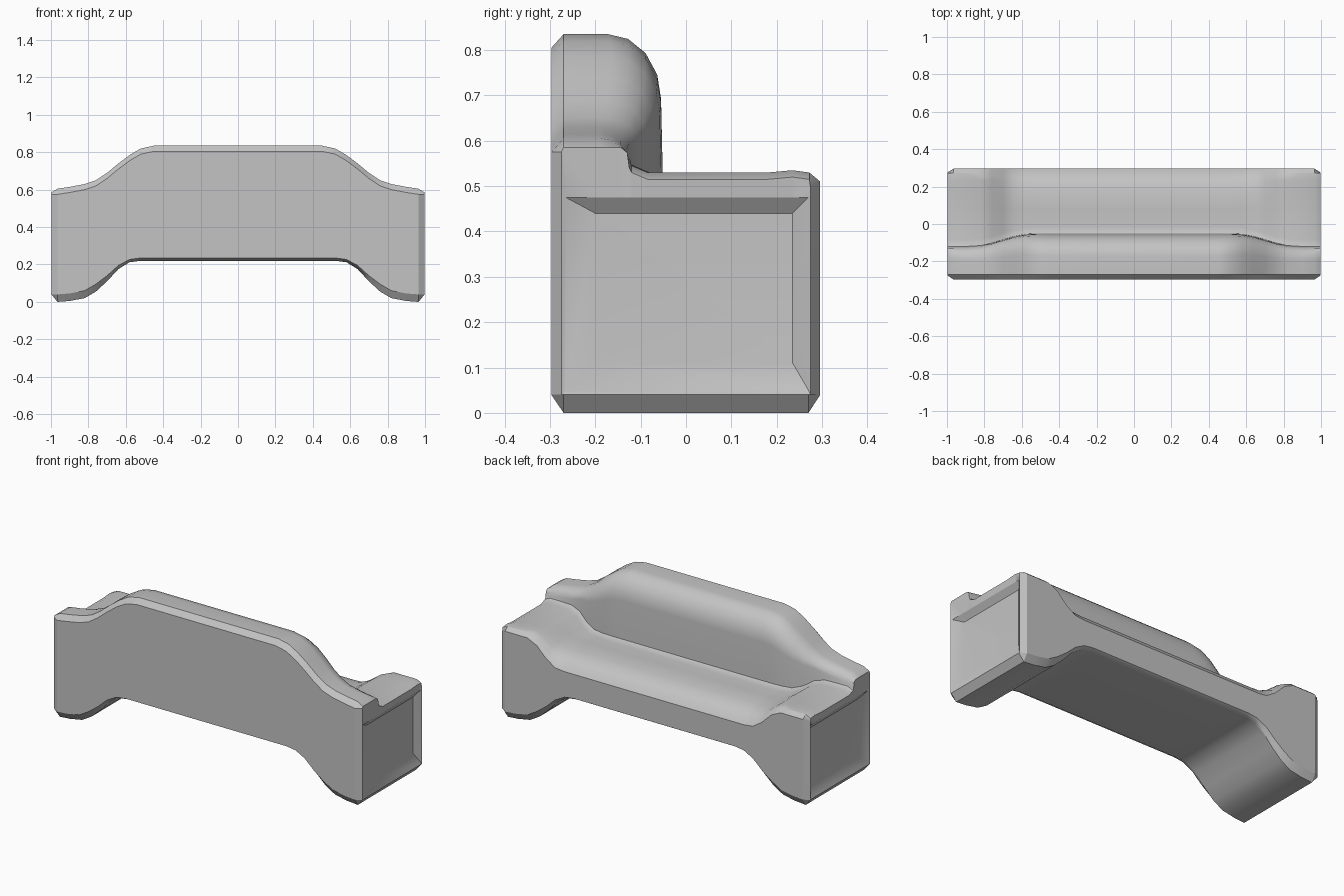
import bpy, bmesh
from math import sin, cos, radians

cube = bpy.data.objects.get("Cube")
if cube:
    bpy.data.objects.remove(cube, do_unlink=True)

# Upholstery colour
mat = bpy.data.materials.new("grey_upholstery")
mat.use_nodes = True
grey = (0.55, 0.55, 0.55, 1)
mat.diffuse_color = grey
mat.node_tree.nodes["Principled BSDF"].inputs["Base Color"].default_value = grey

# Stations along half the sofa:
# x, underside, back top, back front, seat height, seat lip, bottom bevel
STATIONS = [
    (0.00, 0.22, 0.835, -0.055, 0.455, 0.41, 0.015),
    (0.45, 0.22, 0.835, -0.055, 0.455, 0.41, 0.015),
    (0.52, 0.22, 0.82, -0.055, 0.455, 0.41, 0.015),
    (0.58, 0.212, 0.785, -0.058, 0.455, 0.41, 0.015),
    (0.64, 0.175, 0.74, -0.07, 0.455, 0.415, 0.02),
    (0.70, 0.11, 0.69, -0.088, 0.475, 0.45, 0.03),
    (0.76, 0.055, 0.65, -0.107, 0.515, 0.505, 0.04),
    (0.82, 0.02, 0.63, -0.12, 0.53, 0.53, 0.04),
    (0.90, 0.005, 0.615, -0.125, 0.53, 0.53, 0.04),
    (0.965, 0.0, 0.605, -0.125, 0.53, 0.53, 0.04),
]


def section(bottom, top, back, seat, lip, bevel):
    """Side outline: flat rear, rounded back rest, cushioned seat and front."""
    k = (top - seat) / 0.4
    drop = seat - lip
    rx, rz = 0.05 + 0.07 * k, max(0.15 * k, 0.05)
    pts = [(-0.27, bottom), (-0.297, bottom + bevel),
           (-0.297, top - 0.03), (-0.27, top)]
    for deg in (90, 68, 45, 22, 0):
        a = radians(deg)
        pts.append((back - rx + rx * cos(a), top - rz + rz * sin(a)))
    pts += [(back + 0.005, seat + 0.015), (back + 0.04, seat),
            (0.08, seat + 0.2 * drop), (0.18, seat),
            (0.235, (seat + lip) / 2 + 0.005), (0.272, lip),
            (0.296, lip - 0.02 - 0.3 * drop),
            (0.296, bottom + bevel), (0.27, bottom)]
    return pts


def clamp(v, low, high):
    return max(low, min(high, v))


def clamp_ring(pts, y0, y1, z0, z1):
    return [(clamp(y, y0, y1), clamp(z, z0, z1)) for y, z in pts]


bm = bmesh.new()
rings = []


def add_ring(x, pts):
    rings.append([bm.verts.new((x, y, z)) for y, z in pts])


for x, *shape in STATIONS:
    add_ring(x, section(*shape))

# Bevelled end rim, narrow frame, and the recessed panel inside it
rim = clamp_ring(section(*STATIONS[-1][1:]), -0.275, 0.275, 0.04, 0.585)
rim = [(y, z - 0.015 if 0.5 < z < 0.57 else z) for y, z in rim]
add_ring(0.998, rim)
add_ring(0.995, clamp_ring(rim, -0.265, 0.27, 0.05, 0.475))
add_ring(0.97, clamp_ring(rim, -0.2, 0.235, 0.11, 0.44))

for a, b in zip(rings, rings[1:]):
    n = len(a)
    for i in range(n):
        j = (i + 1) % n
        bm.faces.new((a[i], a[j], b[j], b[i]))
bm.faces.new(rings[-1])
bmesh.ops.remove_doubles(bm, verts=bm.verts, dist=0.0005)
bmesh.ops.recalc_face_normals(bm, faces=bm.faces)

# Whole sofa, mirrored across the middle
mesh = bpy.data.meshes.new("sofa_body")
bm.to_mesh(mesh)
bm.free()
mesh.materials.append(mat)
sofa = bpy.data.objects.new("sofa_body", mesh)
bpy.context.collection.objects.link(sofa)
mirror = sofa.modifiers.new("mirror", 'MIRROR')
mirror.use_axis = (True, False, False)
mirror.use_clip = True

bpy.ops.object.select_all(action='DESELECT')
sofa.select_set(True)
bpy.context.view_layer.objects.active = sofa
bpy.ops.object.shade_smooth_by_angle(angle=radians(30))
weighted = sofa.modifiers.new("weighted_normals", 'WEIGHTED_NORMAL')
weighted.keep_sharp = True
